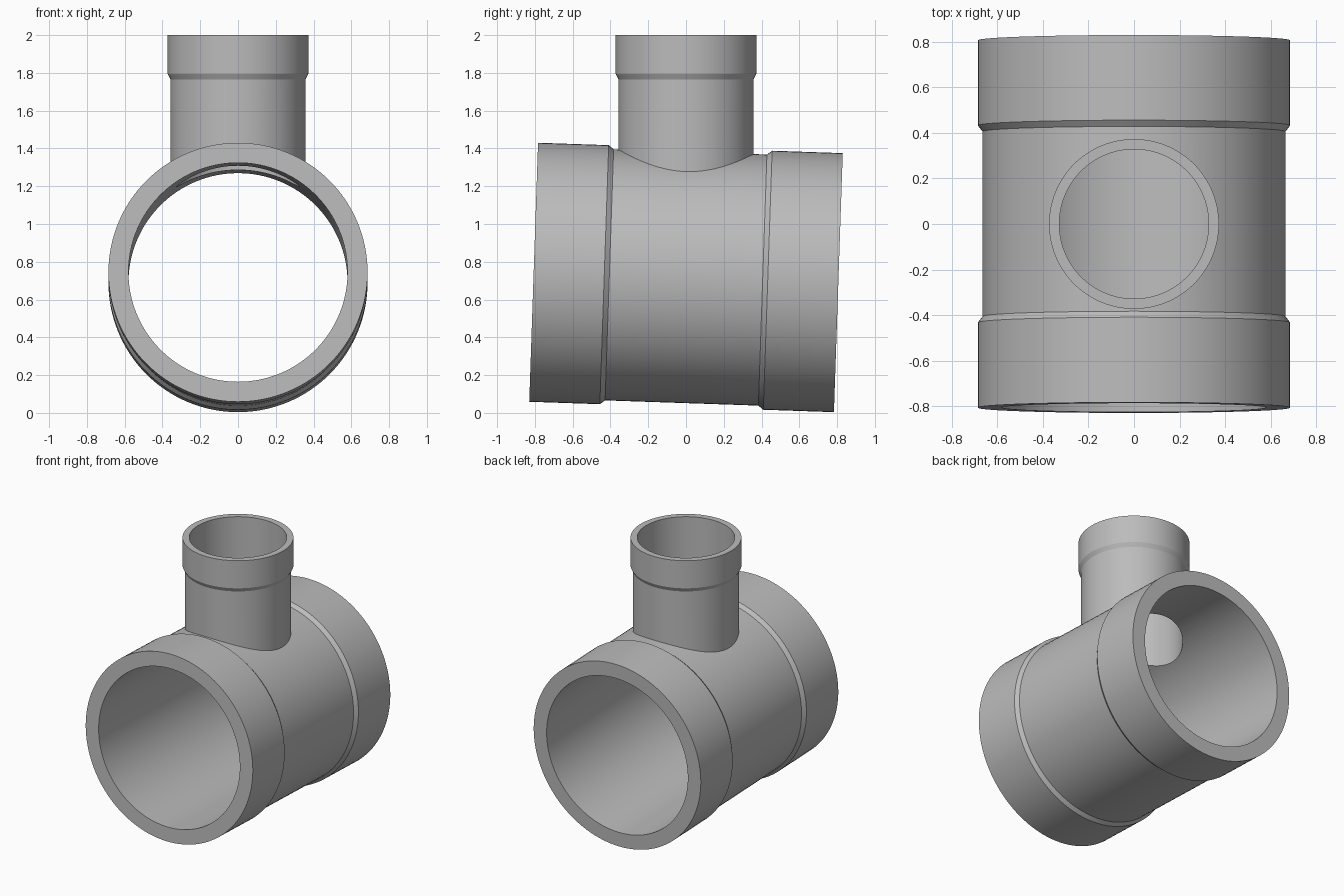
import bpy, bmesh, math
from mathutils import Matrix, Vector

cube = bpy.data.objects.get("Cube")
if cube:
    bpy.data.objects.remove(cube, do_unlink=True)

SEGMENTS = 128
TILT = math.radians(-1.95)
CENTRE = Vector((0, 0, 0.717))

grey = bpy.data.materials.new("plain_grey")
grey.use_nodes = True
colour = (0.5, 0.5, 0.5, 1)
grey.diffuse_color = colour
grey.node_tree.nodes["Principled BSDF"].inputs["Base Color"].default_value = colour


def turned_solid(name, profile, matrix):
    """Closed solid of revolution about local z from (radius, height) pairs."""
    bm = bmesh.new()
    rings = []
    for radius, height in profile:
        rings.append([bm.verts.new((radius * math.cos(a), radius * math.sin(a), height))
                      for a in (math.tau * i / SEGMENTS for i in range(SEGMENTS))])
    for low, high in zip(rings, rings[1:]):
        for i in range(SEGMENTS):
            j = (i + 1) % SEGMENTS
            bm.faces.new((low[i], low[j], high[j], high[i]))
    bm.faces.new(rings[0][::-1])
    bm.faces.new(rings[-1])
    bm.transform(matrix)
    mesh = bpy.data.meshes.new(name)
    bm.to_mesh(mesh)
    bm.free()
    mesh.materials.append(grey)
    obj = bpy.data.objects.new(name, mesh)
    bpy.context.collection.objects.link(obj)
    return obj


def combine(target, other, operation):
    mod = target.modifiers.new(other.name, 'BOOLEAN')
    mod.operation = operation
    mod.solver = 'EXACT'
    mod.object = other
    bpy.context.view_layer.objects.active = target
    bpy.ops.object.modifier_apply(modifier=mod.name)
    bpy.data.objects.remove(other, do_unlink=True)


# Main run: a core with a wider socket collar at each end, slightly inclined
run_matrix = (Matrix.Translation(CENTRE) @ Matrix.Rotation(TILT, 4, 'X')
              @ Matrix.Rotation(math.pi / 2, 4, 'X'))
half = [(0.665, 0.406), (0.686, 0.433), (0.686, 0.807)]
run_profile = [(r, -h) for r, h in reversed(half)] + half
tee = turned_solid("pipe_tee", run_profile, run_matrix)

# Upright branch with its collar
branch = turned_solid("branch", [(0.358, 0.95), (0.358, 1.765), (0.373, 1.795), (0.373, 2.0)],
                      Matrix.Identity(4))
combine(tee, branch, 'UNION')

# Bores through the run and the branch
run_bore = turned_solid("run_bore", [(0.58, -1), (0.58, 1)], run_matrix)
combine(tee, run_bore, 'DIFFERENCE')
branch_bore = turned_solid("branch_bore", [(0.328, 0.75), (0.328, 2.1)], Matrix.Identity(4))
combine(tee, branch_bore, 'DIFFERENCE')

# Smooth walls with crisp rims and steps
bpy.ops.object.select_all(action='DESELECT')
tee.select_set(True)
bpy.context.view_layer.objects.active = tee
bpy.ops.object.shade_smooth_by_angle(angle=math.radians(25))
